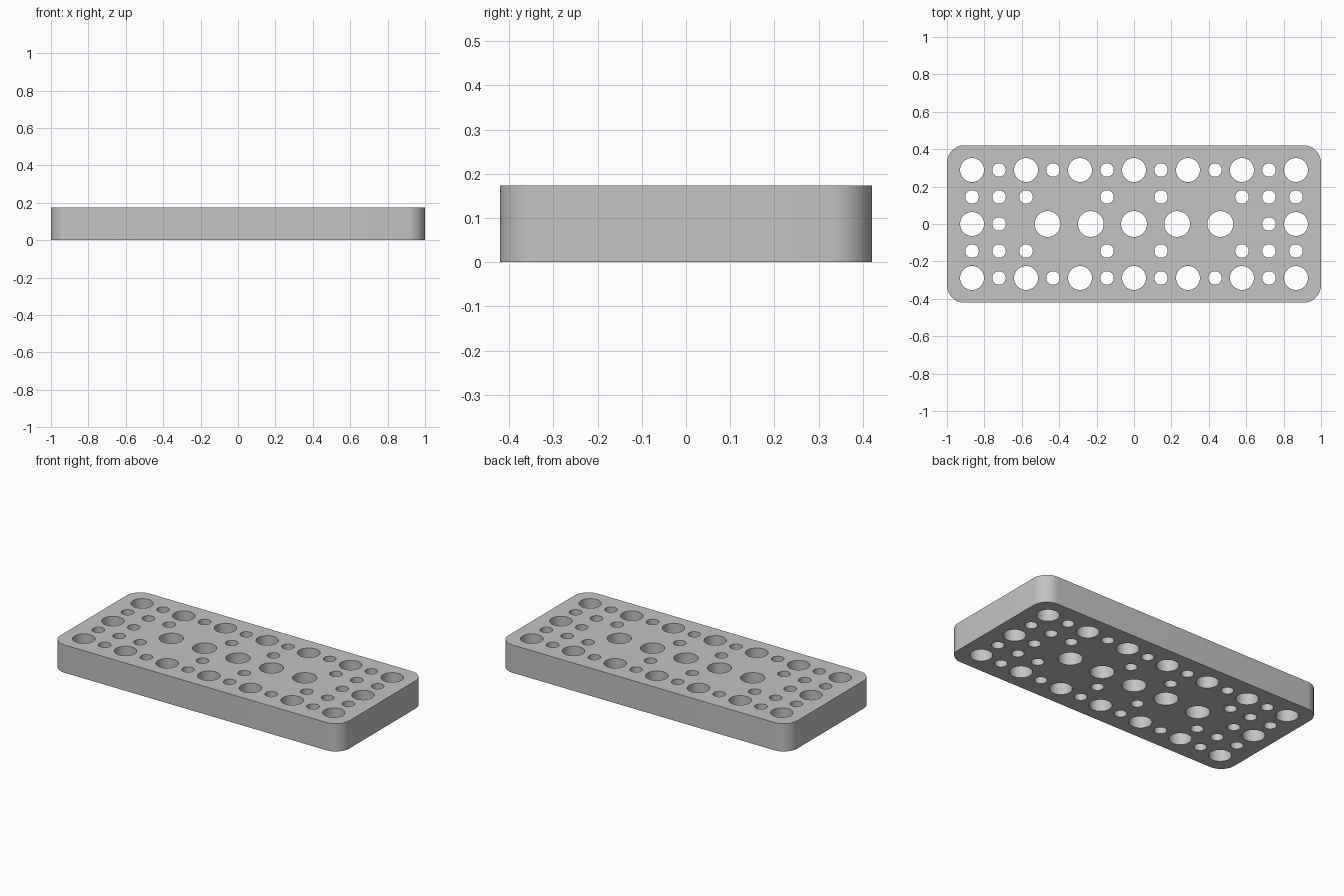
import bpy
import bmesh

if "Cube" in bpy.data.objects:
    bpy.data.objects.remove(bpy.data.objects["Cube"], do_unlink=True)

LENGTH, WIDTH, HEIGHT = 2.0, 0.842, 0.174
CORNER = 0.095
PITCH = 0.1443
SMALL, BIG, CENTRE = 0.036, 0.064, 0.069

grey = bpy.data.materials.new("plain grey")
grey.use_nodes = True
colour = (0.55, 0.55, 0.55, 1)
grey.diffuse_color = colour
grey.node_tree.nodes["Principled BSDF"].inputs["Base Color"].default_value = colour


def make_object(name, bm):
    mesh = bpy.data.meshes.new(name)
    bm.to_mesh(mesh)
    bm.free()
    mesh.materials.append(grey)
    obj = bpy.data.objects.new(name, mesh)
    bpy.context.collection.objects.link(obj)
    return obj


# Plate with rounded upright corners
bm = bmesh.new()
bmesh.ops.create_cube(bm, size=1)
bmesh.ops.scale(bm, vec=(LENGTH, WIDTH, HEIGHT), verts=bm.verts)
bmesh.ops.translate(bm, vec=(0, 0, HEIGHT / 2), verts=bm.verts)
upright = [e for e in bm.edges if abs(e.verts[0].co.z - e.verts[1].co.z) > HEIGHT / 2]
bmesh.ops.bevel(bm, geom=upright, offset=CORNER, segments=12, profile=0.5, affect='EDGES')
plate = make_object("perforated_plate", bm)

# Hole layout: (x, y, radius)
holes = []
for row in (-2, 2):
    for col in range(-6, 7):
        holes.append((col * PITCH, row * PITCH, SMALL if col % 2 else BIG))
for row in (-1, 1):
    for col in (-6, -5, -4, -1, 1, 4, 5, 6):
        holes.append((col * PITCH, row * PITCH, SMALL))
for side in (-1, 1):
    holes.append((side * 6 * PITCH, 0, BIG))
    holes.append((side * 5 * PITCH, 0, SMALL))
for i in range(-2, 3):
    holes.append((i * 1.6 * PITCH, 0, CENTRE))

# Pins that drill the holes
bm = bmesh.new()
for x, y, radius in holes:
    pin = bmesh.ops.create_cone(bm, cap_ends=True, segments=48, radius1=radius,
                                radius2=radius, depth=HEIGHT * 2)
    bmesh.ops.translate(bm, vec=(x, y, HEIGHT / 2), verts=pin["verts"])
cutter = make_object("hole_cutter", bm)
cutter.hide_render = True

drill = plate.modifiers.new("holes", 'BOOLEAN')
drill.operation = 'DIFFERENCE'
drill.solver = 'EXACT'
drill.object = cutter

bpy.ops.object.select_all(action='DESELECT')
plate.select_set(True)
bpy.context.view_layer.objects.active = plate
bpy.ops.object.modifier_apply(modifier=drill.name)
bpy.data.objects.remove(cutter, do_unlink=True)

# Smooth round walls, crisp rims
bpy.ops.object.shade_smooth_by_angle(angle=0.6)
